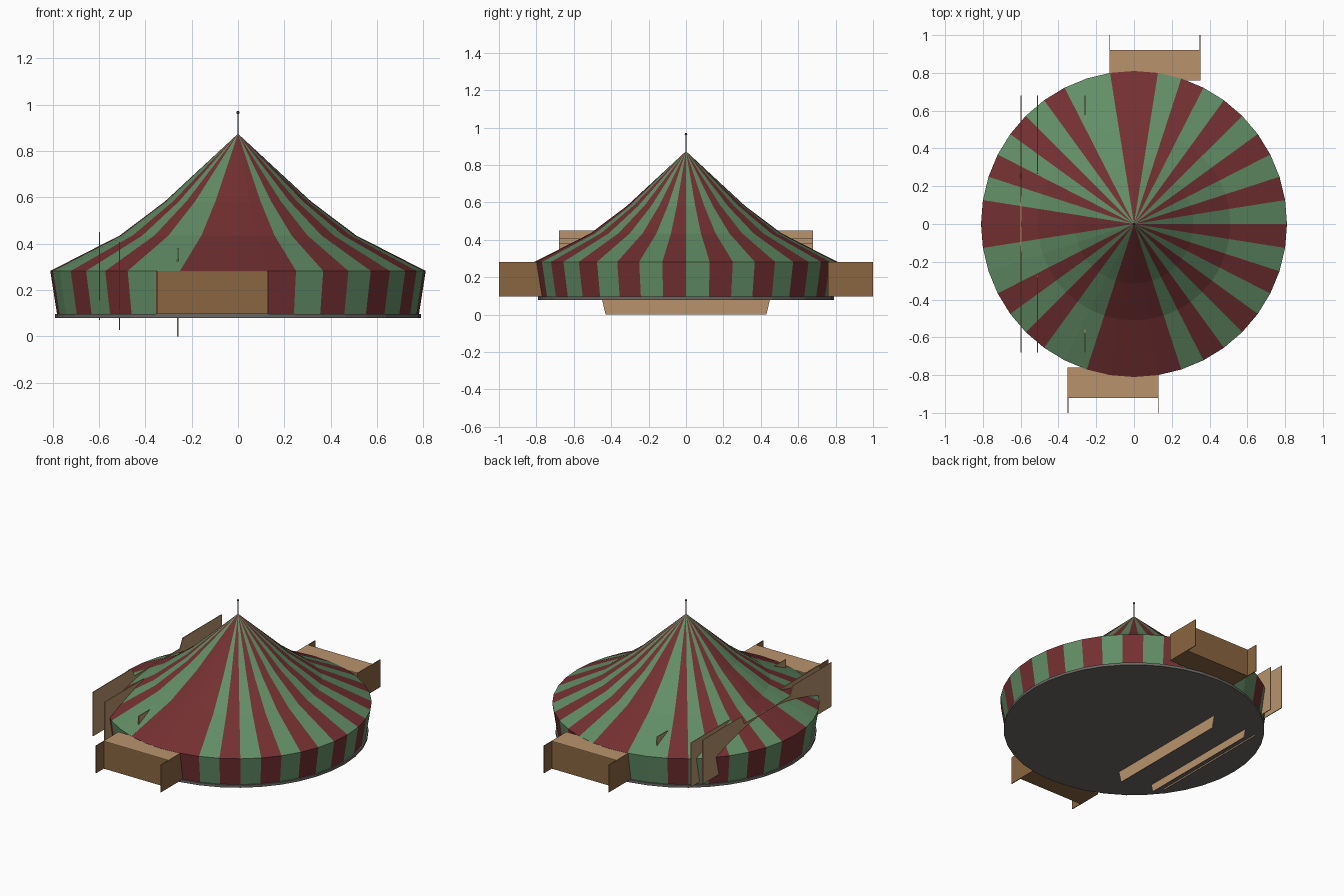
import bpy, bmesh, math

if "Cube" in bpy.data.objects:
    bpy.data.objects.remove(bpy.data.objects["Cube"])

def mat(name, hexcode):
    c = [int(hexcode[i:i + 2], 16) / 255 for i in (0, 2, 4)]
    lin = [v / 12.92 if v < 0.04045 else ((v + 0.055) / 1.055) ** 2.4 for v in c]
    m = bpy.data.materials.new(name)
    m.diffuse_color = (*lin, 1)
    m.use_nodes = True
    m.node_tree.nodes["Principled BSDF"].inputs["Base Color"].default_value = m.diffuse_color
    return m

GREEN = mat("canvas_green", "628E66")
RED = mat("canvas_red", "743032")
WOOD = mat("brown_wood", "8A6640")
PLANK = mat("light_planks", "B8946C")
GREY = mat("base_grey", "6A6864")
DARK = mat("pole_dark", "3A3A3C")

def finish(bm, name, mats):
    bmesh.ops.recalc_face_normals(bm, faces=bm.faces)
    me = bpy.data.meshes.new(name)
    bm.to_mesh(me)
    bm.free()
    ob = bpy.data.objects.new(name, me)
    bpy.context.collection.objects.link(ob)
    for m in mats:
        me.materials.append(m)
    return ob

def box(name, x0, x1, y0, y1, z0, z1, m):
    bm = bmesh.new()
    bmesh.ops.create_cube(bm, size=1)
    for v in bm.verts:
        v.co = ((x0 + x1) / 2 + v.co.x * (x1 - x0),
                (y0 + y1) / 2 + v.co.y * (y1 - y0),
                (z0 + z1) / 2 + v.co.z * (z1 - z0))
    return finish(bm, name, [m])

def revolve(name, profile, n, mats):
    bm = bmesh.new()
    rings = [[bm.verts.new((r * math.sin(2 * math.pi * i / n), -r * math.cos(2 * math.pi * i / n), z))
              for i in range(n)] for r, z in profile]
    for a, b in zip(rings, rings[1:]):
        for i in range(n):
            j = (i + 1) % n
            bm.faces.new((a[i], a[j], b[j], b[i]))
    bm.faces.new(rings[0])
    bm.faces.new(rings[-1])
    return finish(bm, name, mats)

# striped canvas: 40 gores, alternating, with wider stripes at the entrances
tent = revolve("tent_canvas", [(0.78, 0.09), (0.81, 0.282), (0.51, 0.435), (0.315, 0.582), (0.002, 0.872)],
               40, [GREEN, RED])
red = (set(range(1, 40, 2)) - {21, 31, 37}) | {0, 20, 30, 38}
for p in tent.data.polygons:
    k = int(math.degrees(math.atan2(p.center.x, -p.center.y)) % 360 // 9)
    p.material_index = 1 if k in red else 0

# floor disc
revolve("floor_disc", [(0.79, 0.079), (0.79, 0.096)], 40, [GREY])

# mast and finial
revolve("mast", [(0.003, 0.86), (0.003, 0.965)], 8, [DARK])
bm = bmesh.new()
bmesh.ops.create_uvsphere(bm, u_segments=10, v_segments=6, radius=0.007)
bmesh.ops.translate(bm, verts=bm.verts, vec=(0, 0, 0.965))
finish(bm, "finial", [DARK])

# entrance porches, the back one turned half round
for side, s in (("front", 1), ("back", -1)):
    parts = [
        box(side + "_porch_body", -0.35, 0.13, -0.92, -0.76, 0.097, 0.277, WOOD),
        box(side + "_porch_roof", -0.35, 0.13, -0.92, -0.76, 0.277, 0.281, PLANK),
        box(side + "_porch_left_wing", -0.353, -0.348, -1.0, -0.76, 0.097, 0.28, WOOD),
        box(side + "_porch_right_wing", 0.126, 0.131, -1.0, -0.76, 0.097, 0.28, WOOD),
    ]
    if s < 0:
        for o in parts:
            o.rotation_euler.z = math.pi

# plank panels cutting through the left side, each stepping lower toward the centre
half = [(0.0, 0.0), (0.43, 0.0), (0.45, 0.085), (0.68, 0.085),
        (0.68, 0.38), (0.27, 0.38), (0.24, 0.32), (0.0, 0.32)]
for name, x, z in (("outer", -0.598, 0.07), ("middle", -0.511, 0.027), ("inner", -0.26, 0.0)):
    outline = half[1:-1] + [(-y, h) for y, h in reversed(half[1:-1])]
    bm = bmesh.new()
    f = bm.faces.new([bm.verts.new((x - 0.0025, y, z + h)) for y, h in outline])
    ext = bmesh.ops.extrude_face_region(bm, geom=[f])
    bmesh.ops.translate(bm, vec=(0.005, 0, 0),
                        verts=[g for g in ext["geom"] if isinstance(g, bmesh.types.BMVert)])
    finish(bm, name + "_plank_panel", [PLANK])
